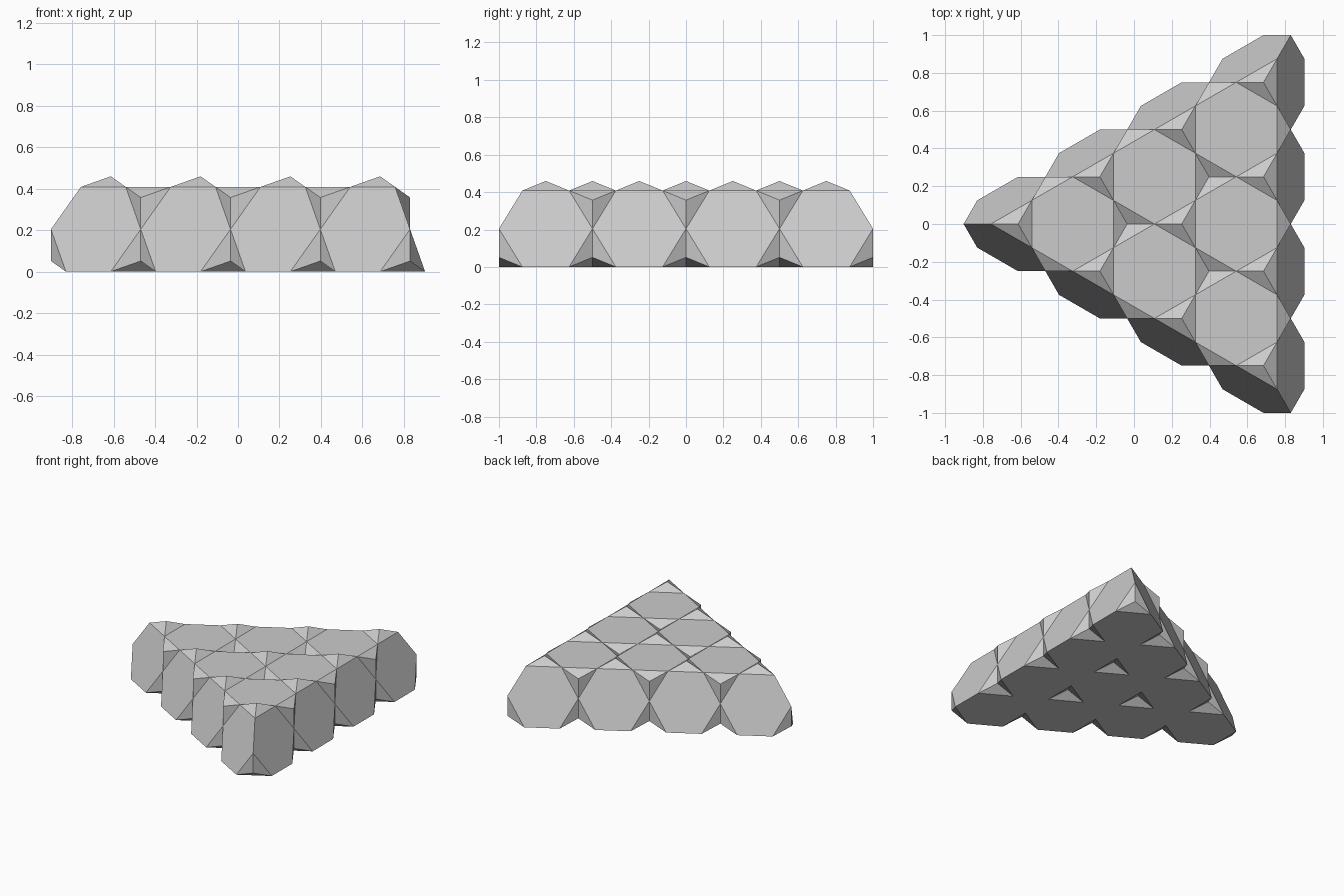
import bpy, bmesh, math
from mathutils import Vector

if "Cube" in bpy.data.objects:
    bpy.data.objects.remove(bpy.data.objects["Cube"], do_unlink=True)

EDGE = 0.25                          # edge of each hexagon
ROWS = 4                             # cells along one side of the triangle
STEP = 2 * EDGE                      # spacing of neighbouring cells
ROW_GAP = STEP * math.sqrt(3) / 2
TET_HEIGHT = 3 * EDGE * math.sqrt(2 / 3)
LAYER = TET_HEIGHT * 2 / 3           # height between the hexagon planes
X_START = -((ROWS - 1) * ROW_GAP - EDGE * math.sqrt(3) / 6) / 2

grey = bpy.data.materials.new("stone_grey")
grey.use_nodes = True
colour = (0.6, 0.6, 0.6, 1)
grey.diffuse_color = colour
grey.node_tree.nodes["Principled BSDF"].inputs["Base Color"].default_value = colour


def cell_faces(x, y, upright):
    """Truncated tetrahedron whose cut corners carry low pyramids."""
    sign = 1 if upright else -1
    base = 0 if upright else LAYER
    radius = EDGE * math.sqrt(3)
    corners = [Vector((x - sign * radius * math.cos(a), y - sign * radius * math.sin(a), base))
               for a in (0, math.tau / 3, 2 * math.tau / 3)]
    corners.append(Vector((x, y, base + sign * TET_HEIGHT)))
    middle = sum(corners, Vector()) / 4
    faces = []
    for k, corner in enumerate(corners):
        others = [c for c in corners if c is not corner]
        # Hexagon opposite this corner
        hexagon = []
        for i in range(3):
            a, b = others[i], others[(i + 1) % 3]
            hexagon += [a.lerp(b, 1 / 3), a.lerp(b, 2 / 3)]
        faces.append(hexagon)
        # Cut corner: flat underneath the layer, a pyramid elsewhere
        cut = [corner.lerp(c, 1 / 3) for c in others]
        if not upright and k == 3:
            faces.append(cut)
        else:
            tip = (corner + sum(cut, Vector())) / 4
            faces += [[cut[i], cut[(i + 1) % 3], tip] for i in range(3)]
    # Turn every face outward
    for f in faces:
        if (f[1] - f[0]).cross(f[2] - f[1]).dot(f[0] - middle) < 0:
            f.reverse()
    return faces


# Triangle of upright cells with inverted cells between them
all_faces = []
for row in range(ROWS):
    for j in range(row + 1):
        x, y = X_START + row * ROW_GAP, (j - row / 2) * STEP
        all_faces += cell_faces(x, y, True)
        if row < ROWS - 1:
            all_faces += cell_faces(x + ROW_GAP * 2 / 3, y, False)

# Drop the walls shared by two cells, keeping only the outer shell
shell = {}
for f in all_faces:
    centre = sum(f, Vector()) / len(f)
    key = tuple(round(v * 500) for v in centre)
    if key in shell:
        del shell[key]
    else:
        shell[key] = f

bm = bmesh.new()
for f in shell.values():
    bm.faces.new([bm.verts.new(v) for v in f])
bmesh.ops.remove_doubles(bm, verts=bm.verts, dist=0.001)
mesh = bpy.data.meshes.new("cell_layer")
bm.to_mesh(mesh)
bm.free()
mesh.materials.append(grey)
layer = bpy.data.objects.new("cell_layer", mesh)
bpy.context.collection.objects.link(layer)
